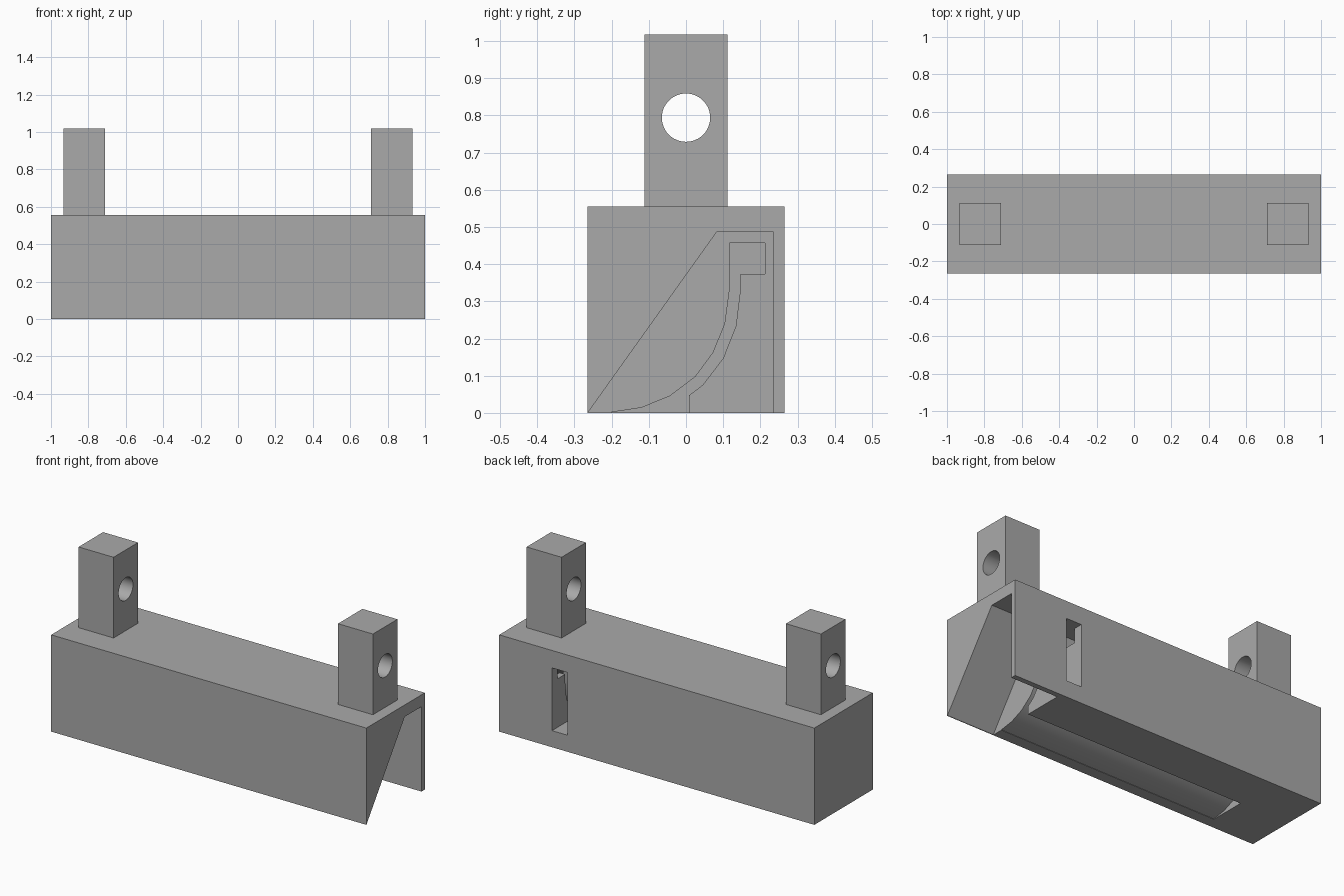
import bpy
import bmesh
from math import radians
from mathutils import Matrix, Vector

cube = bpy.data.objects.get("Cube")
if cube:
    bpy.data.objects.remove(cube, do_unlink=True)

grey = bpy.data.materials.new("plain grey")
grey.use_nodes = True
COLOR = (0.4, 0.4, 0.4, 1)
grey.diffuse_color = COLOR
grey.node_tree.nodes["Principled BSDF"].inputs["Base Color"].default_value = COLOR


def finish(name, bm):
    bmesh.ops.recalc_face_normals(bm, faces=bm.faces)
    mesh = bpy.data.meshes.new(name)
    bm.to_mesh(mesh)
    bm.free()
    mesh.materials.append(grey)
    obj = bpy.data.objects.new(name, mesh)
    bpy.context.collection.objects.link(obj)
    return obj


def box(name, low, high):
    low, high = Vector(low), Vector(high)
    bm = bmesh.new()
    bmesh.ops.create_cube(bm, size=1, matrix=Matrix.Translation((low + high) / 2)
                          @ Matrix.Diagonal((high - low).to_4d()))
    return finish(name, bm)


def extrude_x(name, profile, x0, x1):
    """Solid with a (y, z) outline running along x."""
    bm = bmesh.new()
    face = bm.faces.new([bm.verts.new((x0, y, z)) for y, z in profile])
    result = bmesh.ops.extrude_face_region(bm, geom=[face])
    moved = [g for g in result["geom"] if isinstance(g, bmesh.types.BMVert)]
    bmesh.ops.translate(bm, verts=moved, vec=(x1 - x0, 0, 0))
    return finish(name, bm)


def cut(target, cutter):
    cutter.hide_render = True
    mod = target.modifiers.new("cut", "BOOLEAN")
    mod.operation = "DIFFERENCE"
    mod.solver = "EXACT"
    mod.object = cutter
    bpy.context.view_layer.objects.active = target
    bpy.ops.object.modifier_apply(modifier=mod.name)
    bpy.data.objects.remove(cutter, do_unlink=True)


def smooth(obj):
    bpy.ops.object.select_all(action="DESELECT")
    obj.select_set(True)
    bpy.context.view_layer.objects.active = obj
    bpy.ops.object.shade_smooth_by_angle(angle=radians(25))


# Main block
body = box("body", (-1, -0.265, 0), (1, 0.265, 0.555))

# Sloped chamber open at one end and underneath
chamber = [(-0.263, -0.05), (-0.263, 0.002), (0.083, 0.487),
           (0.235, 0.487), (0.235, -0.05)]
cut(body, extrude_x("chamber_cutter", chamber, 0.7, 1.1))

# Long curved channel with a hooked top
outer = [(-0.2, -0.05), (-0.2, 0.002), (-0.12, 0.014), (-0.044, 0.045),
         (0.025, 0.097), (0.073, 0.162), (0.105, 0.24), (0.117, 0.33)]
hook = [(0.117, 0.457), (0.213, 0.457), (0.213, 0.373), (0.146, 0.373)]
inner = [(0.146, 0.33), (0.134, 0.233), (0.1, 0.147), (0.045, 0.075),
         (0.008, 0.047), (0.008, -0.05)]
cut(body, extrude_x("channel_cutter", outer + hook + inner, -0.69, 0.75))

# Window through the back wall into the channel
cut(body, box("window_cutter", (0.567, 0.12, 0.095), (0.665, 0.3, 0.455)))
smooth(body)

# Upright posts with a round cross hole
for side, name in ((-1, "right_post"), (1, "left_post")):
    x = side * 0.823
    post = box(name, (x - 0.111, -0.111, 0.555), (x + 0.111, 0.111, 1.018))
    bm = bmesh.new()
    bmesh.ops.create_cone(bm, cap_ends=True, segments=48, radius1=0.065,
                          radius2=0.065, depth=0.5,
                          matrix=Matrix.Translation((x, 0, 0.794))
                          @ Matrix.Rotation(radians(90), 4, "Y"))
    cut(post, finish("hole_cutter", bm))
    smooth(post)
